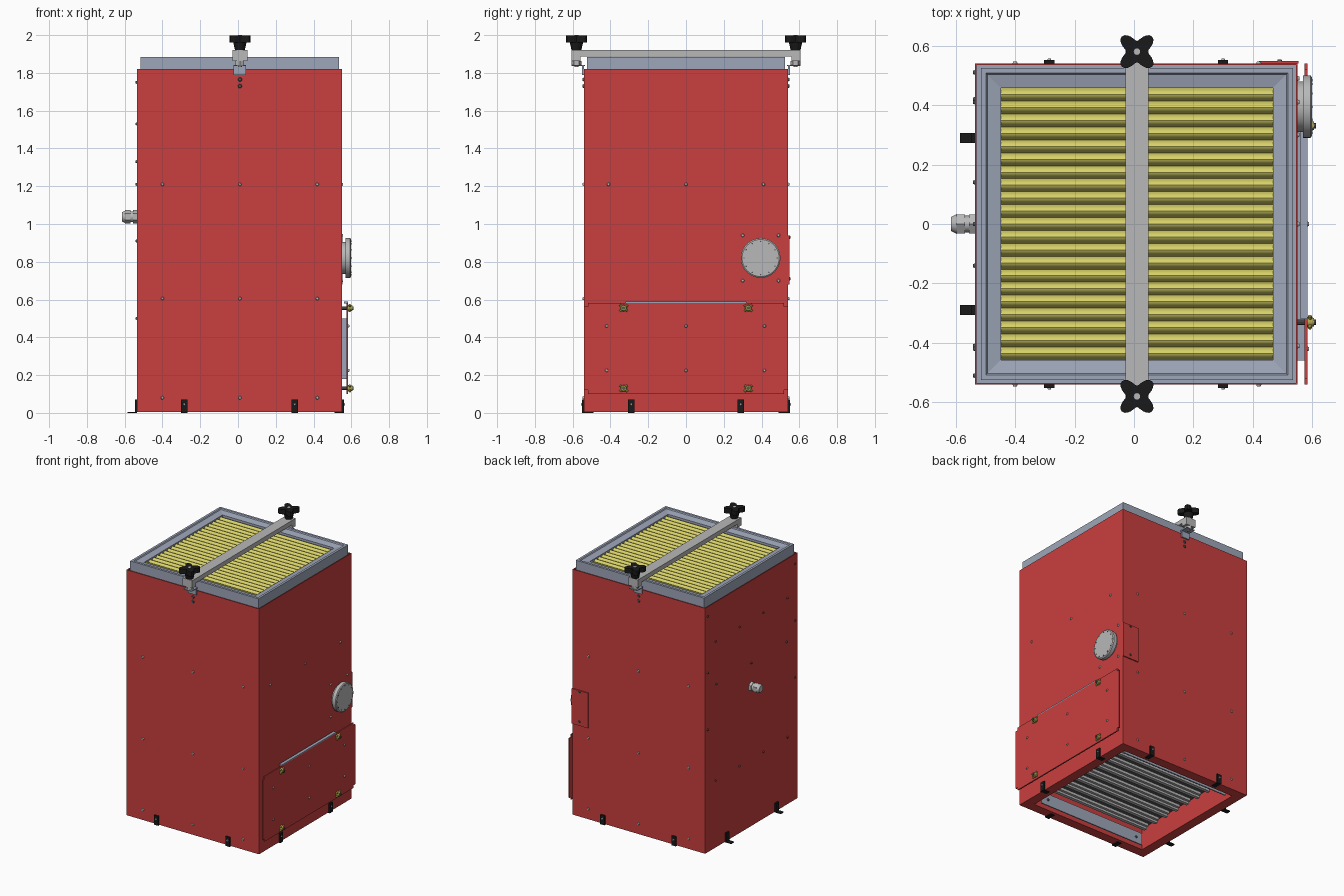
import bpy, bmesh
from math import sin, cos, pi
from mathutils import Vector, Matrix

cube = bpy.data.objects.get("Cube")
if cube:
    bpy.data.objects.remove(cube, do_unlink=True)


def material(name, r, g, b):
    m = bpy.data.materials.new(name)
    m.use_nodes = True
    m.diffuse_color = (r, g, b, 1)
    m.node_tree.nodes["Principled BSDF"].inputs["Base Color"].default_value = (r, g, b, 1)
    return m


RED = material("red_paint", 0.59, 0.05, 0.05)
BLUE = material("blue_grey_steel", 0.34, 0.38, 0.48)
GREY = material("light_grey_metal", 0.48, 0.48, 0.48)
DARK = material("dark_grey_metal", 0.09, 0.09, 0.09)
YELLOW = material("yellow_filter", 0.68, 0.64, 0.14)
GOLD = material("brass", 0.48, 0.43, 0.08)
BLACK = material("black_plastic", 0.01, 0.01, 0.01)

# Main extents of the cabinet
X0, X1, Y, TOP = -0.535, 0.55, 0.54, 1.82
CX = 0.01


def finish(name, bm, *mats, smooth=False):
    bmesh.ops.recalc_face_normals(bm, faces=bm.faces)
    me = bpy.data.meshes.new(name)
    bm.to_mesh(me)
    bm.free()
    ob = bpy.data.objects.new(name, me)
    bpy.context.collection.objects.link(ob)
    for m in mats:
        me.materials.append(m)
    if smooth:
        bpy.ops.object.select_all(action='DESELECT')
        ob.select_set(True)
        bpy.context.view_layer.objects.active = ob
        bpy.ops.object.shade_smooth_by_angle()
    return ob


def add_box(bm, lo, hi):
    lo, hi = Vector(lo), Vector(hi)
    mat = Matrix.Translation((lo + hi) / 2) @ Matrix.Diagonal((*(hi - lo), 1))
    return bmesh.ops.create_cube(bm, size=1, matrix=mat)["verts"]


def add_cyl(bm, start, direction, length, r, r2=None, sides=24):
    d = Vector(direction).normalized()
    mat = Matrix.Translation(Vector(start) + d * length / 2) @ d.to_track_quat('Z', 'Y').to_matrix().to_4x4()
    bmesh.ops.create_cone(bm, cap_ends=True, segments=sides, radius1=r,
                          radius2=r if r2 is None else r2, depth=length, matrix=mat)


def box(name, lo, hi, mat):
    bm = bmesh.new()
    add_box(bm, lo, hi)
    return finish(name, bm, mat)


def stack(name, start, direction, parts, mat):
    """Coaxial discs: (offset, length, radius, end radius, sides)."""
    bm = bmesh.new()
    for off, length, r, r2, sides in parts:
        add_cyl(bm, Vector(start) + Vector(direction) * off, direction, length, r, r2, sides)
    return finish(name, bm, mat, smooth=True)


def rivets(name, points, direction, mat=GREY, r=0.009):
    bm = bmesh.new()
    for p in points:
        add_cyl(bm, p, direction, 0.007, r, r * 0.7, 10)
    finish(name, bm, mat, smooth=True)


# Cabinet: sunken top rim and a recessed opening underneath
bm = bmesh.new()
add_box(bm, (X0, -Y, 0.004), (X1, Y, TOP))
bm.faces.ensure_lookup_table()
for sign, rim, depth, inner in ((1, 0.008, 0.03, 1), (-1, 0.1, 0.16, 2)):
    face = [f for f in bm.faces if f.normal.z * sign > 0.9][0]
    bmesh.ops.inset_individual(bm, faces=[face], thickness=rim)
    ext = bmesh.ops.extrude_discrete_faces(bm, faces=[face])["faces"][0]
    bmesh.ops.translate(bm, verts=ext.verts, vec=(0, 0, -sign * depth))
    ext.material_index = inner
finish("cabinet_body", bm, RED, BLUE, DARK)

# Grille and rails inside the lower opening
bm = bmesh.new()
for i in range(8):
    y = -0.385 + i * 0.11
    add_box(bm, (X0 + 0.11, y - 0.03, 0.12), (X1 - 0.11, y + 0.03, 0.14))
    add_box(bm, (X0 + 0.11, y - 0.012, 0.105), (X1 - 0.11, y + 0.012, 0.12))
finish("bottom_grille_slats", bm, GREY)
for s in (-1, 1):
    box("bottom_rail", (X0 + 0.102, s * 0.435 - 0.004, 0.012), (X1 - 0.102, s * 0.435 + 0.004, 0.1), BLUE)
rivets("rail_screws", [(x, -0.431, 0.055) for x in (-0.38, 0.39)], (0, 1, 0), DARK)

# Filter frame: mitred rings following a raised lip and an inward slope
bm = bmesh.new()
profile = [(0.525, 1.795), (0.525, 1.885), (0.508, 1.885), (0.503, 1.878), (0.457, 1.868), (0.457, 1.8)]
rings = [[bm.verts.new((CX + sx * h, sy * h, z)) for sx, sy in ((-1, -1), (1, -1), (1, 1), (-1, 1))]
         for h, z in profile]
for a, b in zip(rings, rings[1:] + rings[:1]):
    for k in range(4):
        n = (k + 1) % 4
        bm.faces.new((a[k], a[n], b[n], b[k]))
finish("filter_frame", bm, BLUE)

# Pleated filter: rounded folds running across the width
PLEATS, STEPS, HALF = 21, 6, 0.457
bm = bmesh.new()
prev = None
for i in range(PLEATS * STEPS + 1):
    y = -HALF + 2 * HALF * i / (PLEATS * STEPS)
    z = 1.832 + 0.03 * abs(sin(pi * i / STEPS)) ** 0.7
    pair = [bm.verts.new((CX + s * HALF, y, z)) for s in (-1, 1)]
    if prev:
        bm.faces.new((prev[0], prev[1], pair[1], pair[0]))
    prev = pair
pleats = finish("pleated_filter", bm, YELLOW, smooth=True)

# Clamp bar across the top
bm = bmesh.new()
add_box(bm, (CX - 0.039, -0.605, 1.887), (CX + 0.039, 0.605, 1.92))
for s in (-1, 1):
    add_box(bm, (CX - 0.039, s * 0.582 - 0.023, 1.862), (CX + 0.039, s * 0.582 + 0.023, 1.89))
finish("clamp_bar", bm, GREY)

# Star knobs, studs and brackets at both ends of the bar
for s in (-1, 1):
    c = (CX, s * 0.58, 1.92)
    bm = bmesh.new()
    add_cyl(bm, c, (0, 0, 1), 0.045, 0.026, 0.036)
    ring = []
    for k in range(48):
        a = 2 * pi * k / 48
        r = 0.054 - 0.018 * cos(4 * a)
        ring.append(bm.verts.new((c[0] + r * cos(a), c[1] + r * sin(a), 1.962)))
    base = bm.faces.new(ring)
    top = bmesh.ops.extrude_face_region(bm, geom=[base])["geom"]
    bmesh.ops.translate(bm, verts=[v for v in top if isinstance(v, bmesh.types.BMVert)], vec=(0, 0, 0.036))
    bm.faces.new([v for v in ring]) if not base.is_valid else None
    finish("star_knob", bm, BLACK, smooth=True)
    stack("knob_bolt", (CX, s * 0.58, 1.83), (0, 0, 1),
          [(0, 0.17, 0.011, 0.011, 16), (0.01, 0.022, 0.026, 0.026, 6)], GREY)
    bm = bmesh.new()
    add_box(bm, (CX - 0.033, s * 0.57 - 0.035, 1.836), (CX + 0.033, s * 0.57 + 0.035, 1.842))
    add_box(bm, (CX - 0.033, s * 0.545 - 0.005, 1.79), (CX + 0.033, s * 0.545 + 0.005, 1.84))
    finish("clamp_bracket", bm, BLUE)
    rivets("bracket_screws", [(CX, s * Y, z) for z in (1.765, 1.73)], (0, s, 0), DARK, 0.011)

# Rivets on the four sides
for s, label in ((-1, "front"), (1, "back")):
    rivets(label + "_rivets", [(x, s * Y, z) for x in (-0.4, CX, 0.42) for z in (0.08, 0.605, 1.21)], (0, s, 0))
rivets("vent_side_rivets", [(X1, y, 1.21) for y in (-0.41, 0, 0.41)]
       + [(X1, y, z) for y in (0.3, 0.49) for z in (0.7, 0.94)], (1, 0, 0))
rivets("cable_side_rivets", [(X0, y, z) for y in (-0.42, -0.14, 0.14, 0.42) for z in (0.5, 1.53)]
       + [(X0, y, z) for y in (-0.51, 0.51) for z in (0.91, 1.33, 1.75)]
       + [(X0, y, 1.21) for y in (-0.41, 0, 0.41)], (-1, 0, 0), DARK, 0.008)

# Black corner clips around the foot
bm = bmesh.new()
for s in (-1, 1):
    for x in (-0.285, 0.3):
        add_box(bm, (x - 0.017, s * 0.545 - 0.006, 0), (x + 0.017, s * 0.545 + 0.006, 0.07))
        add_box(bm, (x - 0.017, s * 0.52 - 0.03, 0), (x + 0.017, s * 0.52 + 0.03, 0.006))
for side, s in ((X0, -1), (X1, 1)):
    for y in (-0.29, 0.29):
        xc = side + s * 0.005
        add_box(bm, (xc - 0.006, y - 0.017, 0), (xc + 0.006, y + 0.017, 0.07))
        add_box(bm, (xc - 0.045, y - 0.017, 0), (xc + 0.006, y + 0.017, 0.006))
finish("foot_clips", bm, BLACK)
for s in (-1, 1):
    rivets("clip_rivets", [(x, s * 0.55, 0.045) for x in (-0.285, 0.3)], (0, s, 0), GREY, 0.007)
rivets("clip_rivets", [(X1 + 0.01, y, 0.045) for y in (-0.29, 0.29)], (1, 0, 0), GREY, 0.007)

# Access door with its spacer, rivets, handle lip and brass nuts
bm = bmesh.new()
add_box(bm, (0.574, -Y, 0.1), (0.583, Y, 0.582))
edges = [e for e in bm.edges if abs(e.verts[0].co.x - e.verts[1].co.x) > 0.001]
bmesh.ops.bevel(bm, geom=edges, offset=0.02, segments=4, affect='EDGES')
finish("access_door", bm, RED)
box("door_spacer", (X1, -0.46, 0.18), (0.574, 0.46, 0.5), BLUE)
box("door_handle_lip", (0.56, -0.32, 0.578), (0.583, 0.32, 0.59), BLUE)
rivets("door_rivets", [(0.582, y, z) for y in (-0.42, 0, 0.415) for z in (0.225, 0.46)], (1, 0, 0))
for y in (-0.33, 0.33):
    for z in (0.13, 0.555):
        stack("door_stud", (X1, y, z), (1, 0, 0), [(0, 0.062, 0.009, 0.009, 12)], DARK)
        bm = bmesh.new()
        add_cyl(bm, (0.583, y, z), (1, 0, 0), 0.022, 0.018, 0.014, 16)
        for a in (-1, 1):
            for b in (-1, 1):
                add_cyl(bm, (0.592, y, z), (0, a, b * 0.8), 0.027, 0.007, 0.006, 8)
        finish("door_wing_nut", bm, GOLD, smooth=True)

# Round vent
stack("round_vent", (X1, 0.395, 0.82), (1, 0, 0),
      [(0, 0.02, 0.085, 0.085, 48), (0.018, 0.026, 0.105, 0.105, 48), (0.044, 0.005, 0.105, 0.098, 48)], GREY)
bm = bmesh.new()
for k in range(12):
    a = 2 * pi * k / 12
    add_cyl(bm, (0.598, 0.395 + 0.088 * cos(a), 0.82 + 0.088 * sin(a)), (1, 0, 0), 0.003, 0.004, sides=8)
finish("vent_holes", bm, DARK)

# Cable gland on the opposite side
stack("cable_gland", (X0, 0, 1.038), (-1, 0, 0),
      [(0, 0.02, 0.036, 0.036, 6), (0.018, 0.02, 0.028, 0.028, 24),
       (0.034, 0.028, 0.036, 0.036, 6), (0.06, 0.02, 0.034, 0.024, 24)], GREY)

# Small cover plate on the back
box("back_cover_plate", (0.42, Y, 0.68), (0.553, Y + 0.008, 0.94), RED)
rivets("cover_plate_screws", [(0.49, Y + 0.007, z) for z in (0.71, 0.93)], (0, 1, 0), DARK)
